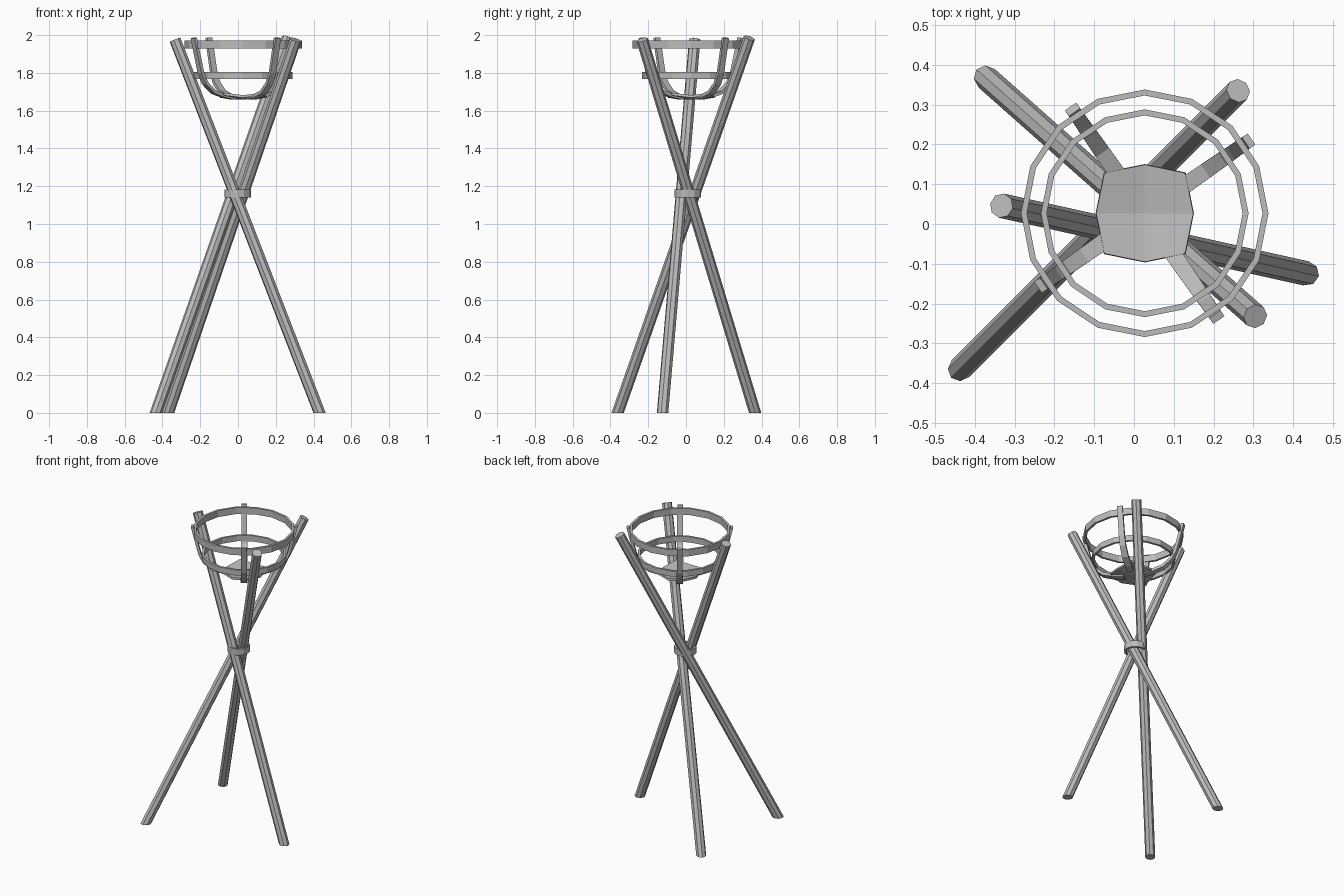
import bpy, bmesh, math
from mathutils import Vector, Matrix

cube = bpy.data.objects.get("Cube")
if cube:
    bpy.data.objects.remove(cube)

grey = bpy.data.materials.new("plain grey")
grey.use_nodes = True
grey.diffuse_color = (0.5, 0.5, 0.5, 1)
grey.node_tree.nodes["Principled BSDF"].inputs["Base Color"].default_value = (0.5, 0.5, 0.5, 1)

BASKET = Vector((0.027, 0.027, 0))


def finish(name, bm):
    bmesh.ops.recalc_face_normals(bm, faces=bm.faces[:])
    mesh = bpy.data.meshes.new(name)
    bm.to_mesh(mesh)
    bm.free()
    mesh.materials.append(grey)
    obj = bpy.data.objects.new(name, mesh)
    bpy.context.collection.objects.link(obj)
    return obj


def pole(name, foot, top, radius=0.031):
    # Eight-sided pole with a square-cut top and a foot cut level with the floor
    foot, top = Vector(foot), Vector(top)
    axis = (top - foot).normalized()
    start = foot - axis * 0.1
    bm = bmesh.new()
    place = Matrix.Translation((start + top) / 2) @ axis.to_track_quat('Z', 'Y').to_matrix().to_4x4()
    bmesh.ops.create_cone(bm, cap_ends=True, segments=8, radius1=radius, radius2=radius,
                          depth=(top - start).length, matrix=place)
    geom = bm.verts[:] + bm.edges[:] + bm.faces[:]
    cut = bmesh.ops.bisect_plane(bm, geom=geom, plane_co=(0, 0, 0), plane_no=(0, 0, 1), clear_inner=True)
    bmesh.ops.edgeloop_fill(bm, edges=[e for e in cut["geom_cut"] if isinstance(e, bmesh.types.BMEdge)])
    finish(name, bm)


def hoop(name, centre, outer, inner, low, high, sides):
    # Flat band with a rectangular section
    bm = bmesh.new()
    section = [(outer, low), (outer, high), (inner, high), (inner, low)]
    loops = []
    for i in range(sides):
        a = math.tau * i / sides
        loops.append([bm.verts.new((centre.x + r * math.cos(a), centre.y + r * math.sin(a), z))
                      for r, z in section])
    for i in range(sides):
        a, b = loops[i], loops[(i + 1) % sides]
        for k in range(4):
            m = (k + 1) % 4
            bm.faces.new((a[k], b[k], b[m], a[m]))
    finish(name, bm)


def strap(name, angle):
    # Bent bar rising from under the dish to above the upper hoop
    path = [(0.06, 1.667), (0.12, 1.676), (0.19, 1.698), (0.245, 1.745), (0.272, 1.80), (0.318, 1.985)]
    pts = [Vector((r, 0, z)) for r, z in path]
    turn = Matrix.Translation(BASKET) @ Matrix.Rotation(angle, 4, 'Z')
    bm = bmesh.new()
    rows = []
    for i, p in enumerate(pts):
        along = (pts[min(i + 1, len(pts) - 1)] - pts[max(i - 1, 0)]).normalized()
        out = Vector((along.z, 0, -along.x)) * 0.009
        side = Vector((0, 0.022 - 0.001 * i, 0))
        rows.append([bm.verts.new(turn @ q) for q in
                     (p + out + side, p + out - side, p - out - side, p - out + side)])
    for a, b in zip(rows, rows[1:]):
        for k in range(4):
            m = (k + 1) % 4
            bm.faces.new((a[k], a[m], b[m], b[k]))
    bm.faces.new(rows[0])
    bm.faces.new(rows[-1])
    finish(name, bm)


# Three crossed poles and their binding
pole("pole_front_right", (-0.435, -0.362, 0), (0.262, 0.335, 1.985))
pole("pole_left", (0.432, -0.124, 0), (-0.333, 0.046, 1.975))
pole("pole_back_right", (-0.37, 0.366, 0), (0.305, -0.232, 1.975))
hoop("binding_band", Vector((-0.002, 0.01, 0)), 0.07, 0.056, 1.14, 1.182, 12)

# Basket hoops and straps
hoop("upper_hoop", BASKET, 0.311, 0.296, 1.928, 1.972, 16)
hoop("lower_hoop", BASKET, 0.261, 0.246, 1.768, 1.806, 16)
for i in range(4):
    strap("basket_strap_%d" % (i + 1), math.radians(34.8 + 90 * i))

# Shallow four-facet dish at the basket bottom
bm = bmesh.new()
hub = bm.verts.new(BASKET + Vector((0, 0, 1.672)))
rim = []
for i in range(8):
    a = math.tau * i / 8
    r, z = (0.143, 1.695) if i % 2 else (0.122, 1.682)
    rim.append(bm.verts.new(BASKET + Vector((r * math.cos(a), r * math.sin(a), z))))
for i in range(0, 8, 2):
    bm.faces.new((hub, rim[i], rim[i + 1], rim[(i + 2) % 8]))
dish = finish("basket_dish", bm)
solid = dish.modifiers.new("thickness", 'SOLIDIFY')
solid.thickness = 0.014
solid.offset = -1
